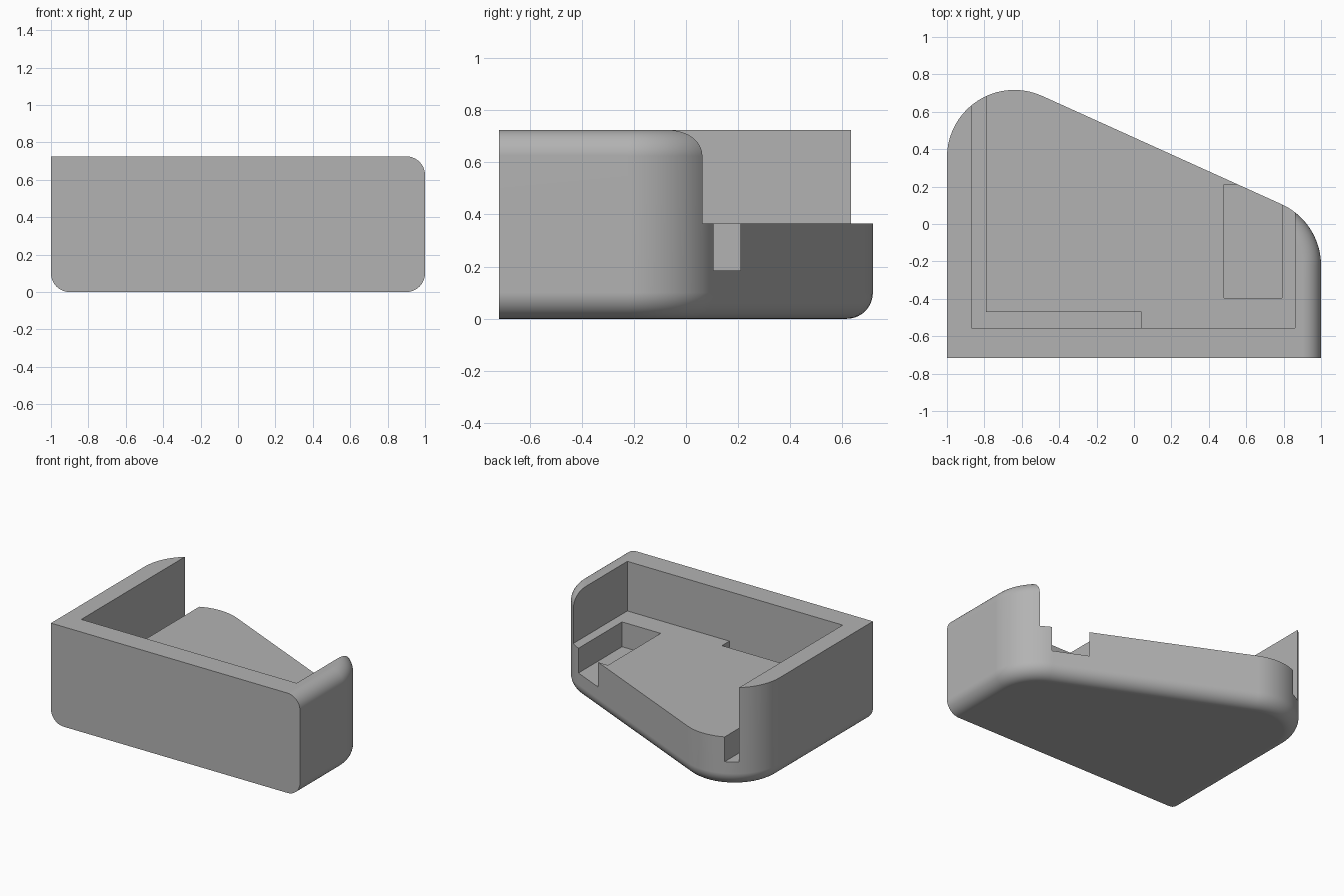
import bpy, bmesh
from math import sin, cos, pi, radians

if "Cube" in bpy.data.objects:
    bpy.data.objects.remove(bpy.data.objects["Cube"])

HEIGHT, FRONT, BACK = 0.725, -0.717, 0.717
CORNER, FILLET = 0.36, 0.1
SLOPE = radians(65.6)      # direction the slanted back wall faces
STEPS, ROUND = 20, 10

grey = bpy.data.materials.new("plain grey")
grey.use_nodes = True
grey.diffuse_color = (0.45, 0.45, 0.45, 1)
grey.node_tree.nodes["Principled BSDF"].inputs["Base Color"].default_value = (0.45, 0.45, 0.45, 1)


def arc(cx, cy, r, a0, a1):
    return [(cx + r * cos(a0 + (a1 - a0) * i / STEPS),
             cy + r * sin(a0 + (a1 - a0) * i / STEPS)) for i in range(STEPS + 1)]


def outline(inset_left, inset_right):
    """Footprint, moved inwards on every side but the front."""
    right_x, left_x = 1 - inset_right, -1 + inset_left
    pts = [(left_x, FRONT), (right_x, FRONT)]
    pts += arc(1 - CORNER, -0.222, CORNER - inset_right, 0, SLOPE)
    pts += arc(-1 + CORNER, BACK - CORNER, CORNER - inset_left, SLOPE, pi)
    return pts


# Stacked footprints: filleted all round below, on the right side only above
layers = []
for i in range(ROUND + 1):
    a = pi / 2 * i / ROUND
    d = FILLET * (1 - sin(a))
    layers.append((FILLET * (1 - cos(a)), d, d))
for i in range(ROUND + 1):
    a = pi / 2 * i / ROUND
    layers.append((HEIGHT - FILLET * (1 - sin(a)), 0, FILLET * (1 - cos(a))))

bm = bmesh.new()
rings = [[bm.verts.new((x, y, z)) for x, y in outline(l, r)] for z, l, r in layers]
for low, high in zip(rings, rings[1:]):
    for i in range(len(low)):
        j = (i + 1) % len(low)
        bm.faces.new((low[i], low[j], high[j], high[i]))
bm.faces.new(rings[0][::-1])
bm.faces.new(rings[-1])
bmesh.ops.recalc_face_normals(bm, faces=bm.faces)
mesh = bpy.data.meshes.new("tray_body")
bm.to_mesh(mesh)
bm.free()
mesh.materials.append(grey)
body = bpy.data.objects.new("tray_body", mesh)
bpy.context.collection.objects.link(body)
bpy.context.view_layer.objects.active = body


def cut_box(name, lo, hi):
    """Remove a box from the body."""
    bpy.ops.mesh.primitive_cube_add(size=1, location=[(a + b) / 2 for a, b in zip(lo, hi)])
    box = bpy.context.object
    box.name = name
    box.scale = [b - a for a, b in zip(lo, hi)]
    box.hide_render = True
    box.data.materials.append(grey)
    bpy.context.view_layer.update()
    bpy.context.view_layer.objects.active = body
    mod = body.modifiers.new(name, "BOOLEAN")
    mod.operation, mod.solver, mod.object = "DIFFERENCE", "EXACT", box
    bpy.ops.object.modifier_apply(modifier=name)
    bpy.data.objects.remove(box)


# Open cavity above the floor, then the grooves and the pocket in the floor
cut_box("cavity", (-0.87, -0.555, 0.365), (0.86, 1, 1))
cut_box("side_groove", (-0.87, -0.555, 0.185), (-0.79, 1, 0.5))
cut_box("front_groove", (-0.87, -0.555, 0.185), (0.04, -0.47, 0.5))
cut_box("pocket", (0.48, -0.395, 0.185), (0.79, 0.21, 0.5))

# Smooth the rounded walls, keep the flats flat
bpy.ops.object.select_all(action="DESELECT")
body.select_set(True)
bpy.context.view_layer.objects.active = body
bpy.ops.object.shade_smooth_by_angle(angle=radians(30))
weighted = body.modifiers.new("flat_normals", "WEIGHTED_NORMAL")
weighted.keep_sharp = True
